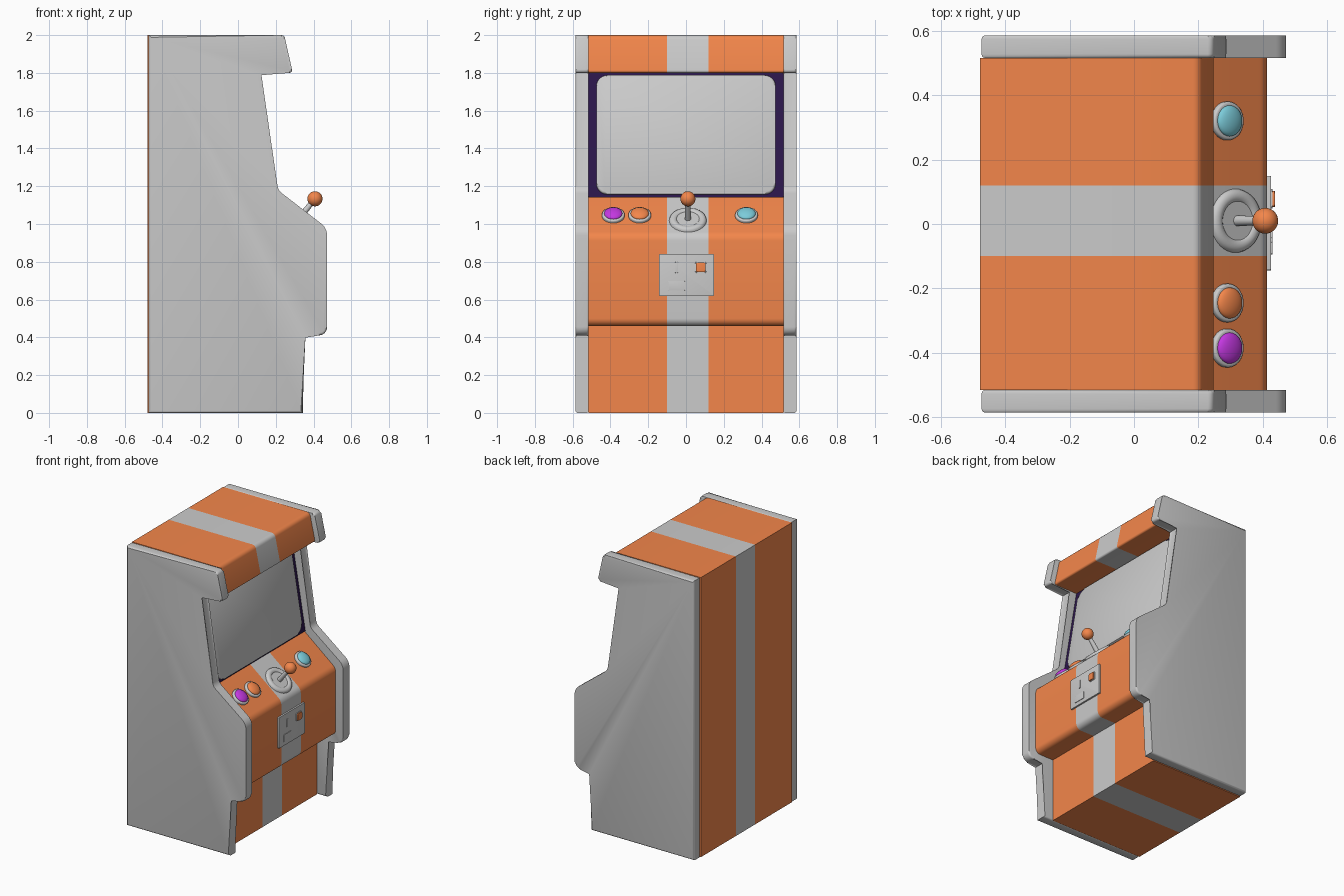
import bpy, bmesh, math
from mathutils import Matrix, Vector

if "Cube" in bpy.data.objects:
    bpy.data.objects.remove(bpy.data.objects["Cube"])


def material(name, rgb):
    m = bpy.data.materials.new(name)
    m.diffuse_color = (*rgb, 1)
    m.use_nodes = True
    m.node_tree.nodes["Principled BSDF"].inputs["Base Color"].default_value = m.diffuse_color
    return m


ORANGE = material("orange", (0.9, 0.24, 0.07))
VIOLET = material("dark_violet", (0.025, 0.008, 0.07))
PURPLE = material("purple", (0.55, 0.04, 0.75))
CYAN = material("cyan", (0.2, 0.6, 0.7))


def finish(name, bm, mats=(), matrix=Matrix()):
    bm.transform(matrix)
    bmesh.ops.recalc_face_normals(bm, faces=bm.faces)
    me = bpy.data.meshes.new(name)
    bm.to_mesh(me)
    bm.free()
    ob = bpy.data.objects.new(name, me)
    bpy.context.collection.objects.link(ob)
    for m in mats:
        me.materials.append(m)
    me.shade_smooth()
    me.set_sharp_from_angle(angle=math.radians(35))
    return ob


def fillet(pts, steps=6):
    """Round polygon corners; each point is (x, y) or (x, y, radius)."""
    out = []
    for i, p in enumerate(pts):
        c = Vector(p[:2])
        if len(p) < 3:
            out.append(c)
            continue
        a = (Vector(pts[i - 1][:2]) - c).normalized()
        b = (Vector(pts[(i + 1) % len(pts)][:2]) - c).normalized()
        half = a.angle(b) / 2
        mid = c + (a + b).normalized() * p[2] / math.sin(half)
        start = c + a * p[2] / math.tan(half) - mid
        end = c + b * p[2] / math.tan(half) - mid
        turn = start.angle_signed(end)
        for k in range(steps + 1):
            t = -turn * k / steps
            out.append(mid + Matrix.Rotation(t, 2) @ start)
    return out


def loft(pts, levels):
    """Capped extrusion of an outline through several local z levels."""
    bm = bmesh.new()
    rings = [[bm.verts.new((p.x, p.y, z)) for p in pts] for z in levels]
    n = len(pts)
    for k in range(len(levels) - 1):
        for i in range(n):
            j = (i + 1) % n
            f = bm.faces.new((rings[k][i], rings[k][j], rings[k + 1][j], rings[k + 1][i]))
            f.material_index = k
    caps = [bm.faces.new(rings[0][::-1]), bm.faces.new(rings[-1])]
    caps[1].material_index = len(levels) - 2
    return bm, caps


def plate(name, pts, levels, matrix, mats=(), bevel=0.0):
    bm, caps = loft(fillet(pts), levels)
    if bevel:
        edges = list({e for f in caps for e in f.edges})
        bmesh.ops.bevel(bm, geom=edges, offset=bevel, segments=3, profile=0.5, affect='EDGES')
        for f in bm.faces:
            f.material_index = 0
    return finish(name, bm, mats, matrix)


def rect(w, h, r):
    return [(-w / 2, -h / 2, r), (w / 2, -h / 2, r), (w / 2, h / 2, r), (-w / 2, h / 2, r)]


def frame(x, y, z, up):
    """Local x runs along world y, local y runs up the slope, local z points out."""
    u, v = Vector((0, 1, 0)), Vector((up[0], 0, up[1])).normalized()
    return Matrix.Translation((x, y, z)) @ Matrix((u, v, u.cross(v))).transposed().to_4x4()


def disc(name, matrix, r1, r2, depth, mats=(), z0=0.0, bevel=0.0):
    bm = bmesh.new()
    bmesh.ops.create_cone(bm, cap_ends=True, segments=32, radius1=r1, radius2=r2, depth=depth)
    if bevel:
        edges = [e for e in bm.edges if all(v.co.z > 0 for v in e.verts)]
        bmesh.ops.bevel(bm, geom=edges, offset=bevel, segments=3, profile=0.5, affect='EDGES')
    return finish(name, bm, mats, matrix @ Matrix.Translation((0, 0, z0 + depth / 2)))


def ball(name, matrix, r, squash=1.0, mats=()):
    bm = bmesh.new()
    bmesh.ops.create_uvsphere(bm, u_segments=32, v_segments=16, radius=r)
    return finish(name, bm, mats, matrix @ Matrix.Diagonal((1, 1, squash, 1)))


# local (x, y, z) -> world (x, z, -y) for side profiles
SIDE = Matrix(((1, 0, 0, 0), (0, 0, -1, 0), (0, 1, 0, 0), (0, 0, 0, 1)))

# side panels
side = [(-0.473, 0), (0.345, 0), (0.345, 0.41), (0.472, 0.41, 0.045), (0.472, 0.978, 0.08),
        (0.213, 1.178, 0.06), (0.11, 1.80), (0.29, 1.80, 0.015), (0.245, 2.0, 0.02), (-0.473, 2.0)]
panel = plate("side_panel", side, (0.515, 0.585), SIDE, bevel=0.012)
mirror = panel.modifiers.new("mirror", 'MIRROR')
mirror.use_axis = (False, True, False)

# cabinet body with grey centre stripe
body = [(-0.478, 0), (0.265, 0), (0.265, 0.46), (0.413, 0.46, 0.04), (0.413, 0.94, 0.06),
        (0.165, 1.14), (0.055, 1.80), (0.25, 1.80, 0.012), (0.207, 2.0, 0.03), (-0.478, 2.0)]
plate("cabinet_body", body, (-0.515, -0.12, 0.10, 0.515), SIDE, (ORANGE, None, ORANGE))

# screen surround and screen
tilt = frame(0.11, 0, 1.47, (-0.11, 0.66))
plate("screen_surround", rect(1.03, 0.665, 0.002), (-0.005, 0.008), tilt, (VIOLET,))
plate("screen", rect(0.95, 0.64, 0.06), (0, 0.022), tilt, bevel=0.012)

# buttons on the control deck
slope = (-0.248, 0.20)
for label, y, mat in (("purple", -0.385, PURPLE), ("orange", -0.245, ORANGE), ("cyan", 0.32, CYAN)):
    deck = frame(0.286, y, 1.042, slope)
    disc(label + "_button_ring", deck, 0.06, 0.06, 0.02, z0=-0.003, bevel=0.008)
    ball(label + "_button", deck @ Matrix.Translation((0, 0, 0.017)), 0.048, 0.4, (mat,))

# joystick
joy = frame(0.315, 0.01, 1.019, slope)
disc("joystick_plate", joy, 0.065, 0.065, 0.014, z0=-0.003)
ring, loops = bmesh.new(), []
for i in range(40):
    a = math.tau * i / 40
    loops.append([ring.verts.new(((0.077 + 0.022 * math.cos(b)) * math.cos(a),
                                  (0.077 + 0.022 * math.cos(b)) * math.sin(a), 0.018 * math.sin(b)))
                  for b in (math.tau * k / 12 for k in range(12))])
for i in range(40):
    p, q = loops[i], loops[(i + 1) % 40]
    for k in range(12):
        ring.faces.new((p[k], q[k], q[(k + 1) % 12], p[(k + 1) % 12]))
finish("joystick_ring", ring, matrix=joy)
disc("joystick_stick", joy, 0.017, 0.013, 0.14)
ball("joystick_knob", joy @ Matrix.Translation((0, 0, 0.147)), 0.04, 1, (ORANGE,))

# coin door with slot, button and return tray
def coin_part(name, y, z, w, h, top, r=0.004, mats=(), bevel=0.003):
    plate(name, rect(w, h, r), (-0.004, top), frame(0.413, y, z, (0, 1)), mats, bevel)


coin_part("coin_door", 0.003, 0.73, 0.293, 0.22, 0.012)
coin_part("coin_slot", -0.05, 0.77, 0.016, 0.06, 0.017)
coin_part("coin_return", -0.05, 0.673, 0.088, 0.052, 0.016)
coin_part("coin_button_frame", 0.078, 0.77, 0.06, 0.058, 0.016, 0.008)
coin_part("coin_button", 0.078, 0.77, 0.05, 0.05, 0.024, 0.008, (ORANGE,))
